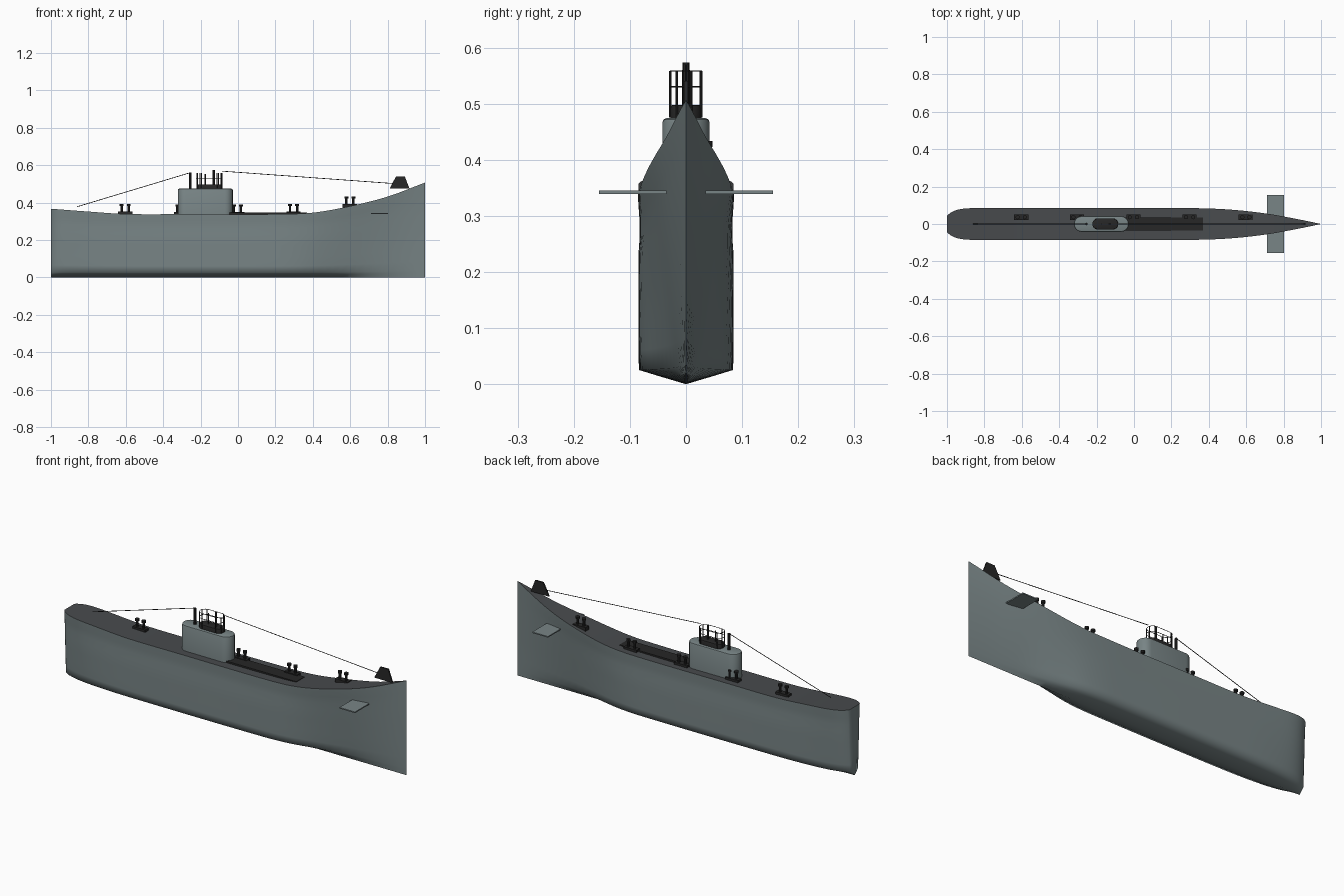
import bpy, bmesh, math
from mathutils import Vector

cube = bpy.data.objects.get("Cube")
if cube:
    bpy.data.objects.remove(cube, do_unlink=True)


def material(name, color):
    m = bpy.data.materials.new(name)
    m.use_nodes = True
    m.diffuse_color = (*color, 1)
    m.node_tree.nodes["Principled BSDF"].inputs["Base Color"].default_value = (*color, 1)
    return m


GREY = material("hull grey", (0.19, 0.235, 0.24))
DECK = material("deck dark grey", (0.065, 0.07, 0.075))
BLACK = material("fitting black", (0.02, 0.02, 0.02))


def finish(name, bm, mats, angle=30):
    bmesh.ops.recalc_face_normals(bm, faces=bm.faces)
    mesh = bpy.data.meshes.new(name)
    bm.to_mesh(mesh)
    bm.free()
    for m in mats:
        mesh.materials.append(m)
    ob = bpy.data.objects.new(name, mesh)
    bpy.context.collection.objects.link(ob)
    bpy.ops.object.select_all(action="DESELECT")
    ob.select_set(True)
    bpy.context.view_layer.objects.active = ob
    bpy.ops.object.shade_smooth_by_angle(angle=math.radians(angle))
    return ob


def prism(name, outline, base, offset, mat, bevel=0):
    """Extrude a closed outline of 3D points and optionally soften its far rim."""
    bm = bmesh.new()
    face = bm.faces.new([bm.verts.new(Vector(p) + Vector(base)) for p in outline])
    grown = bmesh.ops.extrude_face_region(bm, geom=[face])["geom"]
    top = [g for g in grown if isinstance(g, bmesh.types.BMFace)]
    bmesh.ops.translate(bm, vec=offset, verts=top[0].verts[:])
    if not any(f for f in bm.faces if f is face):
        bm.faces.new(face.verts)
    if bevel:
        bmesh.ops.bevel(bm, geom=top[0].edges[:], offset=bevel, segments=2,
                        profile=0.5, affect="EDGES")
    return finish(name, bm, [mat])


def box(name, lo, hi, mat):
    outline = [(lo[0], lo[1], 0), (hi[0], lo[1], 0), (hi[0], hi[1], 0), (lo[0], hi[1], 0)]
    return prism(name, outline, (0, 0, lo[2]), (0, 0, hi[2] - lo[2]), mat)


def rod(name, a, b, r, mat=BLACK, sides=10):
    a, b = Vector(a), Vector(b)
    bm = bmesh.new()
    bmesh.ops.create_cone(bm, cap_ends=True, segments=sides, radius1=r, radius2=r,
                          depth=(b - a).length)
    bm.transform((b - a).to_track_quat("Z", "Y").to_matrix().to_4x4())
    bmesh.ops.translate(bm, vec=(a + b) / 2, verts=bm.verts[:])
    return finish(name, bm, [mat])


def stadium(x0, x1, hw, steps=10):
    """Oblong outline with semicircular ends."""
    pts = []
    for cx, start in ((x1 - hw, -90), (x0 + hw, 90)):
        for i in range(steps + 1):
            t = math.radians(start + 180 * i / steps)
            pts.append((cx + hw * math.cos(t), hw * math.sin(t), 0))
    return pts


def smooth_lookup(table, x):
    """Smooth curve through (x, value) pairs."""
    n = len(table)
    i = max(k for k in range(n - 1) if table[k][0] <= x or k == 0)

    def slope(k):
        a, b = table[max(k - 1, 0)], table[min(k + 1, n - 1)]
        return (b[1] - a[1]) / (b[0] - a[0])
    (xa, va), (xb, vb) = table[i], table[i + 1]
    h = xb - xa
    t = (x - xa) / h
    return ((2 * t**3 - 3 * t**2 + 1) * va + (t**3 - 2 * t**2 + t) * h * slope(i)
            + (3 * t**2 - 2 * t**3) * vb + (t**3 - t**2) * h * slope(i + 1))


# Hull lines: sheer height, deck half width, bilge half width
SHEER = [(-1, .367), (-.8, .352), (-.6, .339), (-.3, .338), (.2, .338), (.4, .346),
         (.6, .381), (.8, .432), (1, .507)]
BEAM = [(-1, .085), (0, .085), (.3, .085), (.5, .078), (.7, .057), (.9, .021), (1, 0)]
BILGE = [(-1, .055), (-.8, .076), (-.6, .083), (.2, .083), (.35, .073), (.5, .045),
         (.65, .02), (.8, .009), (1, 0)]
# Section: height fraction, blend from bilge to deck, fullness
SECTION = [(1, 1, 1), (.96, .97, .995), (.88, .88, .975), (.78, .76, .97), (.68, .64, 1),
           (.5, .45, 1), (.32, .28, 1), (.18, .13, 1), (.075, 0, .99), (.045, 0, .6)]


def half_section(x):
    deck, beam, bilge = (smooth_lookup(t, x) for t in (SHEER, BEAM, BILGE))
    stern = math.sqrt(1 - (max(0, -.8 - x) / .215) ** 4)
    return [(stern * full * (bilge + (beam - bilge) * mix), deck * f)
            for f, mix, full in SECTION]


# Hull with deck
bm = bmesh.new()
rings = []
STATIONS = 60
for s in range(STATIONS + 1):
    x = -1 + 2 * (s / STATIONS) ** 1.4
    half = half_section(x)
    pts = half + [(0, 0)] + [(-y, z) for y, z in reversed(half)]
    rings.append([bm.verts.new((x, y, z)) for y, z in pts])
for a, b in zip(rings, rings[1:]):
    for k in range(len(a) - 1):
        bm.faces.new((a[k], a[k + 1], b[k + 1], b[k]))
    bm.faces.new((a[0], b[0], b[-1], a[-1])).material_index = 1
bm.faces.new(rings[0])
bmesh.ops.remove_doubles(bm, verts=bm.verts[:], dist=1e-5)
finish("hull", bm, [GREY, DECK], 80)

# Conning tower, bridge and forward casing
prism("conning_tower", stadium(-.322, -.028, .042), (0, 0, .32), (0, 0, .154), GREY, .007)
prism("bridge_coaming", stadium(-.222, -.085, .028), (0, 0, .47), (0, 0, .028), BLACK, .005)
box("deck_casing", (-.06, -.035, .325), (.37, .035, .346), BLACK)

# Masts
rod("rear_mast", (-.255, 0, .47), (-.255, 0, .56), .007)
rod("periscope", (-.13, 0, .49), (-.13, 0, .573), .006)
rod("short_mast", (-.175, 0, .49), (-.175, 0, .553), .003)

# Bridge railing
rail = stadium(-.222, -.085, .028)
for z in (.53, .558):
    curve = bpy.data.curves.new("bridge_rail", "CURVE")
    curve.dimensions = "3D"
    curve.bevel_depth = .0013
    curve.bevel_resolution = 1
    line = curve.splines.new("POLY")
    line.points.add(len(rail) - 1)
    for p, (x, y, _) in zip(line.points, rail):
        p.co = (x, y, z, 1)
    line.use_cyclic_u = True
    curve.materials.append(BLACK)
    bpy.context.collection.objects.link(bpy.data.objects.new("bridge_rail", curve))
for x, y, _ in rail[::3]:
    rod("rail_post", (x, y, .475), (x, y, .558), .0025, sides=8)

# Bollard pairs along the left side of the deck
for x in (-.603, -.305, -.003, .297, .598):
    z = smooth_lookup(SHEER, x)
    box("bollard_plate", (x - .038, .021, z - .008), (x + .038, .051, z + .012), BLACK)
    for dx in (-.019, .019):
        rod("bollard_post", (x + dx, .036, z), (x + dx, .036, z + .05), .007)
        rod("bollard_cap", (x + dx, .036, z + .042), (x + dx, .036, z + .053), .011)

# Bow diving planes
for side in (-1, 1):
    y0, y1 = sorted((side * .035, side * .155))
    box("diving_plane", (.71, y0, .339), (.802, y1, .345), GREY)

# Bow fin
prism("bow_fin", [(.81, 0, .474), (.917, 0, .474), (.892, 0, .54), (.845, 0, .54)],
      (0, -.004, 0), (0, .008, 0), BLACK)

# Aerial wires
rod("rear_wire", (-.86, 0, .378), (-.255, 0, .56), .0018, sides=6)
rod("front_wire", (-.085, 0, .568), (.83, 0, .502), .0018, sides=6)
